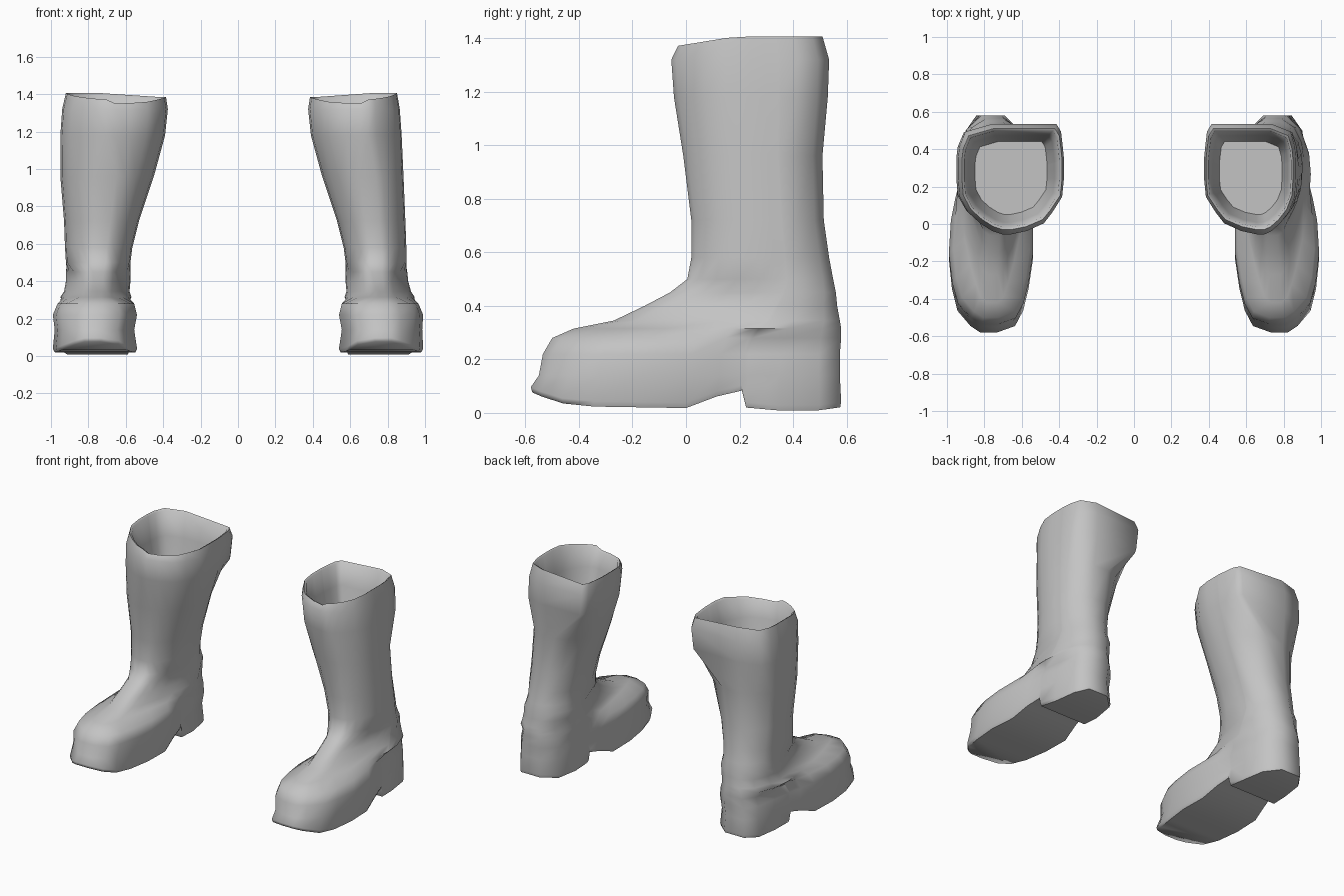
import bpy, bmesh, math

cube = bpy.data.objects.get("Cube")
if cube:
    bpy.data.objects.remove(cube, do_unlink=True)

grey = bpy.data.materials.new("boot grey")
grey.use_nodes = True
colour = (0.55, 0.55, 0.55, 1)
grey.diffuse_color = colour
grey.node_tree.nodes["Principled BSDF"].inputs["Base Color"].default_value = colour

# Stations from toe (0) to heel (1); the close pair makes the heel step
T = [0, .03, .1, .2, .34, .5, .6, .68, .694, .8, .93, 1]
# Half widths at each station, as (inner side, outer side)
TOP = ([.08, .35, .65, .8, .97, 1, 1, 1, 1, .98, .95, .87],
       [.1, .3, .55, .8, .97, 1, 1, 1, 1, .97, .85, .3])
MID = ([.2, .4, .62, .82, .96, 1, 1, .97, .97, .87, .6, .25],) * 2
INSTEP = ([.15, .32, .45, .6, .76, .9, .97, 1, 1, .95, .7, .3],) * 2
FOOT = ([.2, .6, .78, .9, 1, 1, .92, .85, .85, .83, .72, .35],
        [.2, .45, .78, .92, 1, .95, .85, .75, .75, .67, .57, .3])

# z, front y, back y, inner x, middle x, outer x (left boot), outer x (right boot), outline
SECTIONS = [
    (1.36, -.03, .51, .385, .68, .85, .92, TOP),
    (1.32, -.055, .535, .375, .68, .865, .94, TOP),
    (1.18, -.045, .53, .39, .68, .875, .95, TOP),
    (.96, -.01, .51, .45, .70, .885, .95, MID),
    (.72, .02, .515, .53, .72, .895, .93, MID),
    (.58, .02, .535, .565, .735, .90, .925, MID),
    (.50, .005, .55, .575, .74, .90, .92, MID),
    (.45, -.06, .56, .575, .745, .905, .92, INSTEP),
    (.40, -.155, .565, .575, .75, .91, .92, INSTEP),
    (.345, -.27, .575, .58, .755, .925, .93, INSTEP),
    (.315, -.42, .58, .57, .76, .945, .95, INSTEP),
    (.28, -.50, .58, .555, .765, .965, .965, FOOT),
    (.22, -.535, .575, .54, .77, .99, .99, FOOT),
    (.14, -.55, .575, .555, .78, .985, .98, FOOT),
]
SOLE = (0, -.58, .58, .54, .78, .99, .99, FOOT)


def sole_height(y):
    """Height of the underside: raised toe, flat sole, arch and heel."""
    pts = [(-.6, .085), (-.53, .055), (-.43, .025), (0, .018), (.206, .095),
           (.224, .02), (.36, .008), (.53, .01), (.6, .025)]
    for (a, za), (b, zb) in zip(pts, pts[1:]):
        if y <= b:
            return za + (zb - za) * (y - a) / (b - a)
    return pts[-1][1]


def outline(section, side):
    """Closed ring: toe to heel on the inner side, then back on the outer side."""
    z, yf, yb, xi, xm, xl, xr, (win, wout) = section
    xo = xl if side > 0 else xr
    inner = [(xm + (xi - xm) * w, yf + (yb - yf) * t, z) for t, w in zip(T, win)]
    outer = [(xm + (xo - xm) * w, yf + (yb - yf) * t, z) for t, w in zip(T, wout)]
    return inner + outer[::-1]


def inset(ring, scale, z, cx, cy):
    return [(cx + (x - cx) * scale, cy + (y - cy) * scale, z) for x, y, _ in ring]


def build_boot(name, side):
    bm = bmesh.new()
    n = len(T)
    rings = [outline(s, side) for s in SECTIONS]

    # Rim rises toward the back and the outer side
    rim = []
    for i, (x, y, z) in enumerate(rings[0]):
        t = T[i] if i < n else T[2 * n - 1 - i]
        rim.append((x, y, z + .035 * min(1, 2.5 * t) + (-.01 if i < n else .012)))
    rings[0] = rim

    # Hollow lining below the rim
    cx = .64 if side > 0 else .67
    lip = [(cx + (x - cx) * .95, .25 + (y - .25) * .95, z - .008) for x, y, z in rim]
    lining = [inset(rim, .72, 1.08, cx, .26), inset(rim, .86, 1.24, cx, .25), lip]

    # Sole edge and underside follow the arch and heel step
    sole = outline(SOLE, side)
    edge = [(x, y, sole_height(y) + .02) for x, y, _ in sole]
    under = [(.77 + (x - .77) * .96, y * .99 + (.002 if y > .2 else 0), sole_height(y))
             for x, y, _ in sole]
    rings = lining + rings + [edge, under]

    loops = [[bm.verts.new((side * x, y, z)) for x, y, z in r] for r in rings]
    for a, b in zip(loops, loops[1:]):
        for i in range(2 * n):
            j = (i + 1) % (2 * n)
            bm.faces.new((a[i], a[j], b[j], b[i]))
    # Close the lining floor and the underside with strips across the boot
    for loop in (loops[0], loops[-1]):
        for i in range(n - 1):
            bm.faces.new((loop[i], loop[i + 1], loop[2 * n - 2 - i], loop[2 * n - 1 - i]))
    bmesh.ops.recalc_face_normals(bm, faces=bm.faces)

    mesh = bpy.data.meshes.new(name)
    bm.to_mesh(mesh)
    bm.free()
    mesh.materials.append(grey)
    obj = bpy.data.objects.new(name, mesh)
    bpy.context.collection.objects.link(obj)
    bpy.ops.object.select_all(action='DESELECT')
    obj.select_set(True)
    bpy.context.view_layer.objects.active = obj
    bpy.ops.object.shade_smooth_by_angle(angle=math.radians(60))


build_boot("left_boot", 1)
build_boot("right_boot", -1)
